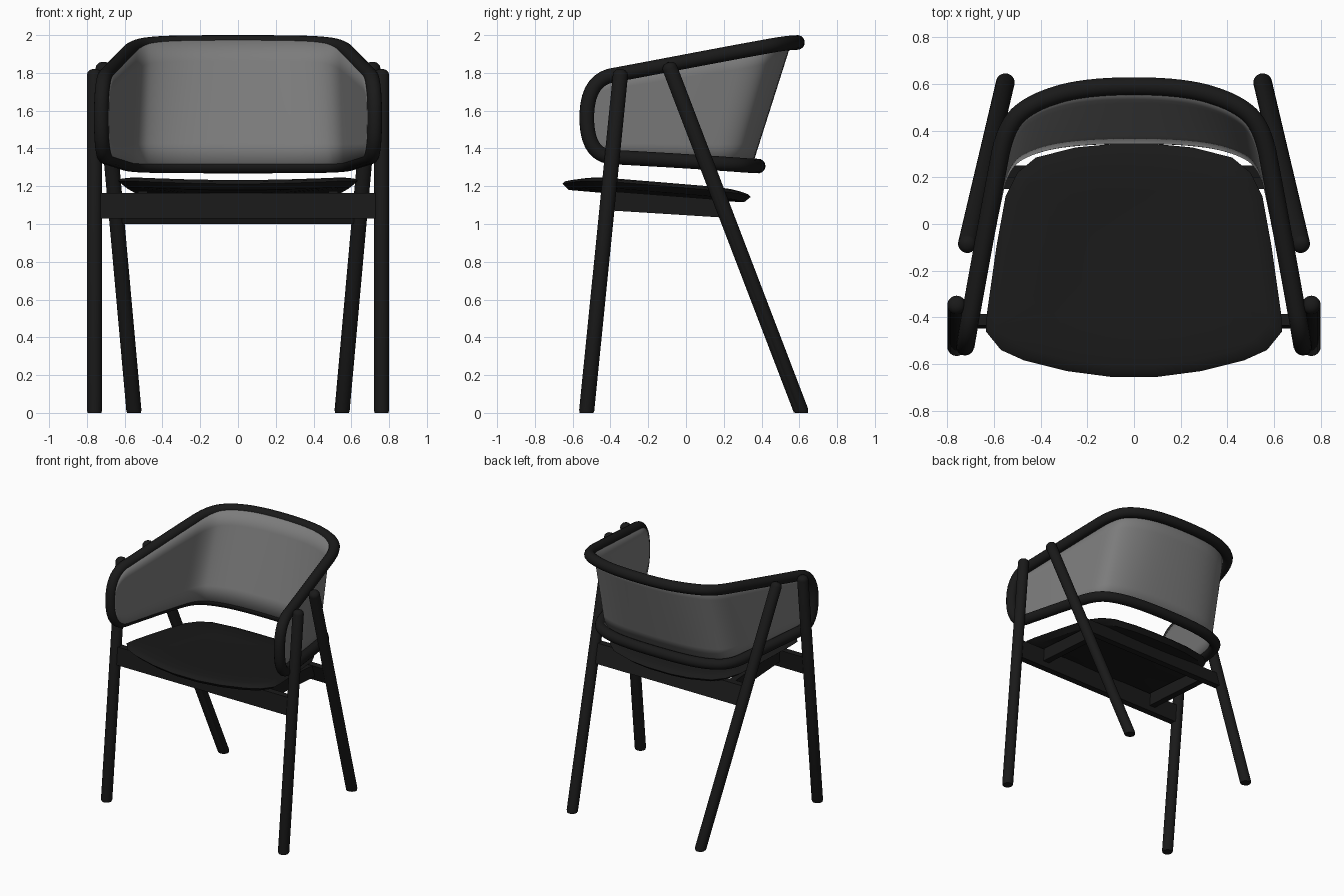
import bpy, bmesh, math
from mathutils import Vector

if "Cube" in bpy.data.objects:
    bpy.data.objects.remove(bpy.data.objects["Cube"])


def material(name, v):
    m = bpy.data.materials.new(name)
    m.diffuse_color = (v, v, v, 1)
    m.use_nodes = True
    m.node_tree.nodes["Principled BSDF"].inputs["Base Color"].default_value = m.diffuse_color
    return m


BLACK = material("black", 0.01)
GREY = material("grey", 0.2)


def finish(ob, mat=BLACK, mirror=False, angle=35):
    ob.data.materials.append(mat)
    if mirror:
        ob.modifiers.new("mirror", 'MIRROR')
    bpy.ops.object.select_all(action='DESELECT')
    ob.select_set(True)
    bpy.context.view_layer.objects.active = ob
    bpy.ops.object.shade_smooth_by_angle(angle=math.radians(angle))
    return ob


def from_bmesh(name, bm):
    me = bpy.data.meshes.new(name)
    bm.to_mesh(me)
    bm.free()
    ob = bpy.data.objects.new(name, me)
    bpy.context.collection.objects.link(ob)
    return ob


def loft(bm, rings):
    """Bridge closed rings of equal size, return the vertex rings."""
    vs = [[bm.verts.new(p) for p in r] for r in rings]
    for a, b in zip(vs, vs[1:]):
        for i in range(len(a)):
            j = (i + 1) % len(a)
            bm.faces.new((a[i], a[j], b[j], b[i]))
    return vs


def leg(name, foot, top, r=0.04, n=24):
    """Round leg, flat on the floor with a rounded top."""
    foot, top = Vector(foot), Vector(top)
    axis = (top - foot).normalized()
    u = Vector((1, 0, 0))
    u = (u - axis * u.dot(axis)).normalized()
    w = axis.cross(u)
    rings = []
    for c, k in [(foot, 0.9), (foot + axis * 0.012, 1), (top - axis * 0.02, 1),
                 (top - axis * 0.007, 0.9), (top + axis * 0.004, 0.65), (top + axis * 0.01, 0.3)]:
        rings.append([c + (u * math.cos(t) + w * math.sin(t)) * r * k
                      for t in (2 * math.pi * i / n for i in range(n))])
    for p in rings[0]:
        p.z = 0
    for p in rings[1]:
        p.z = max(p.z, 0.003)
    bm = bmesh.new()
    vs = loft(bm, rings)
    bm.faces.new(vs[0][::-1])
    bm.faces.new(vs[-1])
    bmesh.ops.recalc_face_normals(bm, faces=bm.faces)
    return finish(from_bmesh(name, bm), mirror=True)


def prism(name, yz, x0, x1, mirror=False):
    """Board with a side profile in y,z stretched between two x positions."""
    bm = bmesh.new()
    vs = loft(bm, [[(x, y, z) for y, z in yz] for x in (x0, x1)])
    bm.faces.new(vs[0][::-1])
    bm.faces.new(vs[1])
    bmesh.ops.recalc_face_normals(bm, faces=bm.faces)
    return finish(from_bmesh(name, bm), mirror=mirror)


def round_loop(pts, steps):
    """Corner cutting of a closed loop, keeping its upper/lower pairing."""
    for _ in range(steps):
        new = []
        for a, b in zip(pts, pts[1:] + pts[:1]):
            new += [a.lerp(b, 0.25), a.lerp(b, 0.75)]
        pts = new[-1:] + new[:-1]
    return pts


# Legs
leg("front_leg", (0.76, -0.527, 0), (0.76, -0.345, 1.81))
leg("rear_leg", (0.55, 0.612, 0), (0.716, -0.093, 1.845))

# Bent tube around arms and back: upper and lower control points, right half
upper = [(0.724, -0.525, 1.762), (0.675, -0.25, 1.813), (0.60, 0.16, 1.891),
         (0.55, 0.42, 1.939), (0.43, 0.525, 1.957), (0.2, 0.59, 1.961)]
lower = [(0.724, -0.525, 1.362), (0.675, -0.25, 1.347), (0.622, 0.04, 1.33),
         (0.572, 0.265, 1.314), (0.43, 0.348, 1.308), (0.2, 0.382, 1.307)]


def flip(pts):
    return [(-x, y, z) for x, y, z in pts]


ctrl = [Vector(p) for p in upper + flip(upper)[::-1] + flip(lower) + lower[::-1]]
loop = round_loop(ctrl, 3)
cu = bpy.data.curves.new("frame_tube", 'CURVE')
cu.dimensions = '3D'
cu.bevel_depth = 0.039
cu.bevel_resolution = 5
sp = cu.splines.new('POLY')
sp.points.add(len(loop) - 1)
for p, co in zip(sp.points, loop):
    p.co = (*co, 1)
sp.use_cyclic_u = True
tube = bpy.data.objects.new("frame_tube", cu)
bpy.context.collection.objects.link(tube)
tube.select_set(True)
bpy.context.view_layer.objects.active = tube
bpy.ops.object.select_all(action='DESELECT')
tube.select_set(True)
bpy.ops.object.convert(target='MESH')
finish(bpy.context.view_layer.objects.active)

# Wrapped back panel, ruled between upper and lower tube, set inward
bm = bmesh.new()
n, rows = len(loop), 6
cols = [[bm.verts.new(loop[k].lerp(loop[n - 1 - k], r / rows)) for r in range(rows + 1)]
        for k in range(n // 2)]
for a, b in zip(cols, cols[1:]):
    for r in range(rows):
        bm.faces.new((a[r], b[r], b[r + 1], a[r + 1]))
bm.normal_update()
side = -1 if cols[n // 4][rows // 2].normal.y > 0 else 1
for v, nrm in [(v, v.normal.copy()) for v in bm.verts]:
    v.co += nrm * side * 0.035
panel = from_bmesh("back_panel", bm)
solid = panel.modifiers.new("thickness", 'SOLIDIFY')
solid.thickness = 0.01
solid.offset = 0
finish(panel, GREY)

# Dished seat with a tapered edge, sloping to the back
half = [(0.1, -0.655), (0.29, -0.63), (0.47, -0.585), (0.57, -0.54), (0.635, -0.46),
        (0.63, -0.38), (0.59, -0.1), (0.55, 0.12), (0.5, 0.22), (0.42, 0.285),
        (0.25, 0.328), (0.1, 0.342)]
outline = half + [(-x, y) for x, y in half[::-1]]


def seat_ring(k, dz):
    ring = []
    for x, y in outline:
        x, y = x * k, (y + 0.15) * k - 0.15
        ring.append((x, y, 1.212 - 0.07 * (y + 0.655) + dz + 0.03 * (x / 0.63) ** 2))
    return ring


bm = bmesh.new()
vs = loft(bm, [seat_ring(0.3, -0.035), seat_ring(0.93, -0.03), seat_ring(1, 0), seat_ring(0.97, 0.014),
               seat_ring(0.9, 0.024), seat_ring(0.6, 0.02), seat_ring(0.3, 0.017)])
bm.faces.new(vs[0][::-1])
bm.faces.new(vs[-1])
bmesh.ops.recalc_face_normals(bm, faces=bm.faces)
finish(from_bmesh("seat", bm))

# Frame boards under the seat
prism("front_rail", [(-0.448, 1.03), (-0.398, 1.03), (-0.385, 1.165), (-0.435, 1.165)], -0.75, 0.75)
prism("rear_rail", [(0.2, 1.0), (0.25, 1.0), (0.20, 1.135), (0.15, 1.135)], -0.645, 0.645)
prism("side_rail", [(-0.42, 1.073), (0.2, 1.034), (0.17, 1.13), (-0.42, 1.175)], 0.48, 0.53, True)
